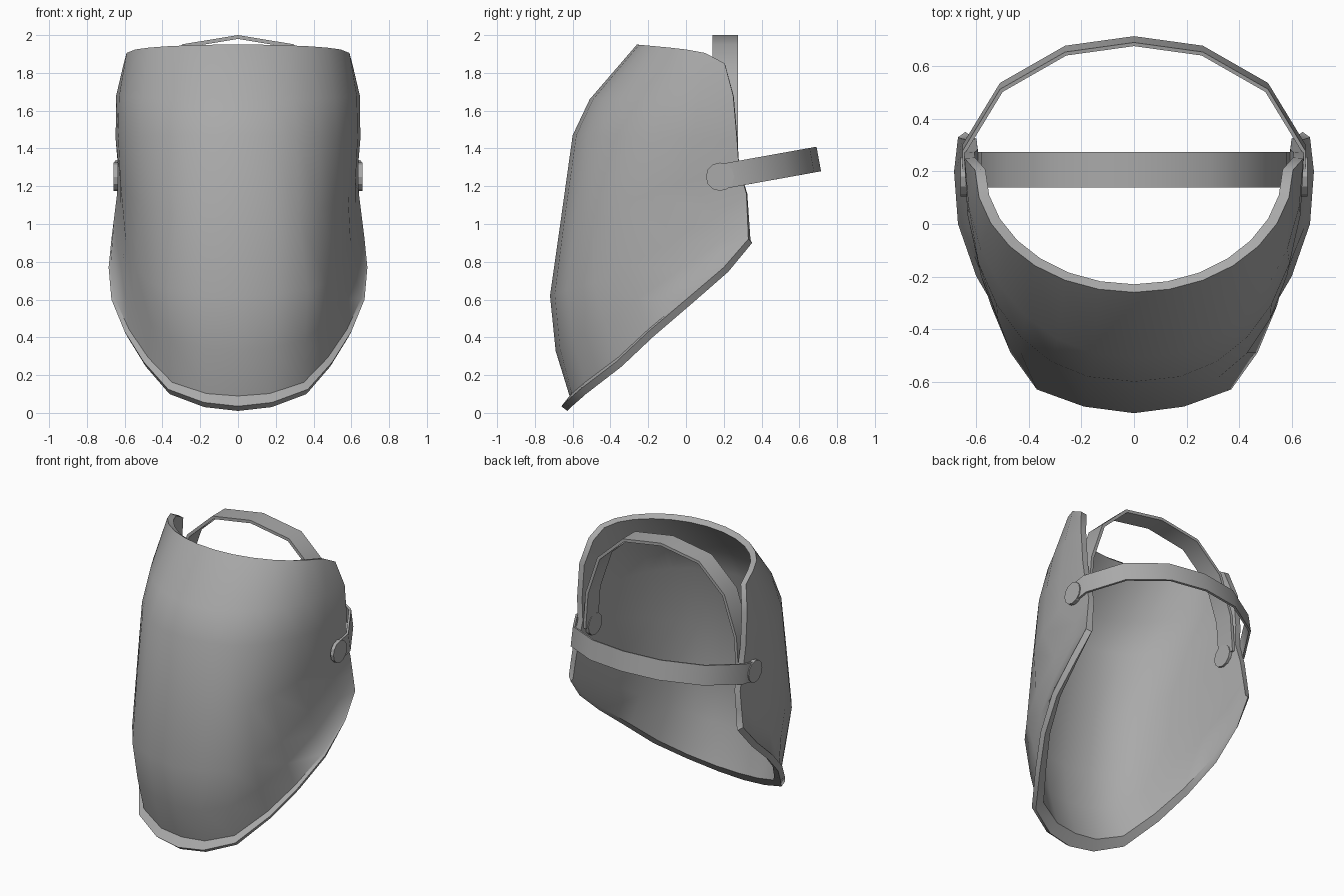
import bpy, bmesh
from math import sin, cos, radians, pi
from mathutils import Vector, Matrix

cube = bpy.data.objects.get("Cube")
if cube:
    bpy.data.objects.remove(cube, do_unlink=True)

grey = bpy.data.materials.new("plain_grey")
grey.use_nodes = True
GREY = (0.4, 0.4, 0.4, 1)
grey.diffuse_color = GREY
grey.node_tree.nodes["Principled BSDF"].inputs["Base Color"].default_value = GREY

N = 7  # columns per half


def make_object(name, bm):
    mesh = bpy.data.meshes.new(name)
    bm.to_mesh(mesh)
    bm.free()
    mesh.materials.append(grey)
    obj = bpy.data.objects.new(name, mesh)
    bpy.context.collection.objects.link(obj)
    return obj


def sheet(rows):
    """Skin a list of equally long point rows with quads."""
    bm = bmesh.new()
    grid = [[bm.verts.new(p) for p in row] for row in rows]
    for a, b in zip(grid, grid[1:]):
        for i in range(len(a) - 1):
            bm.faces.new((a[i], b[i], b[i + 1], a[i + 1]))
    return bm


def mirrored(half):
    return [Vector((-p.x, p.y, p.z)) for p in half[:0:-1]] + half


def thicken_and_smooth(obj, amount, offset):
    """Give a sheet real thickness, then smooth it with crisp rims."""
    mod = obj.modifiers.new("thickness", "SOLIDIFY")
    mod.thickness, mod.offset = amount, offset
    mod.use_even_offset = True
    bpy.ops.object.select_all(action="DESELECT")
    bpy.context.view_layer.objects.active = obj
    obj.select_set(True)
    bpy.ops.object.modifier_apply(modifier=mod.name)
    bpy.ops.object.shade_smooth_by_angle(angle=radians(50))


def arc_row(yc, zc, xe, ye, ze, power=1):
    """Quarter-superellipse row from the centre line to the side edge."""
    half = []
    for i in range(N + 1):
        a = radians(90 * i / N)
        t = 1 - max(cos(a), 0) ** power
        half.append(Vector((xe * sin(a) ** power, yc + (ye - yc) * t, zc + (ze - zc) * t)))
    return half


def mix(a, b, t):
    return [p.lerp(q, t) for p, q in zip(a, b)]


# mask shell: crown, brow and cheek rows, then the flared bottom edge
crown = arc_row(-0.26, 1.95, 0.605, 0.205, 1.95)
for i, p in enumerate(crown):
    u = i / N
    p.z -= 0.05 * u ** 2 + 0.05 * u ** 12
upper = [crown,
         arc_row(-0.51, 1.66, 0.645, 0.25, 1.68, 0.95),
         arc_row(-0.6, 1.47, 0.648, 0.27, 1.45, 0.87),
         arc_row(-0.663, 1.02, 0.635, 0.28, 1.3, 0.82)]
cheek = [Vector(p) for p in (
    (0, -0.72, 0.62), (0.19, -0.695, 0.63), (0.37, -0.63, 0.65), (0.47, -0.49, 0.69),
    (0.545, -0.31, 0.78), (0.595, -0.07, 0.91), (0.62, 0.17, 1.05), (0.64, 0.32, 1.16))]
hem = [Vector(p) for p in (
    (0, -0.66, 0.035), (0.18, -0.64, 0.055), (0.37, -0.56, 0.125), (0.5, -0.37, 0.27),
    (0.6, -0.2, 0.43), (0.67, 0, 0.6), (0.685, 0.2, 0.77), (0.67, 0.33, 0.92))]
jaw = mix(cheek, hem, 0.5)
for i, p in enumerate(jaw):
    p.x -= 0.02 * sin(pi * i / N)
# the lip folds in towards the middle of the opening, most at the chin
opening = Vector((0, -0.1, 0.55))
fold = [p.lerp(opening, 0.08 * (1 - i / N)) for i, p in enumerate(mix(jaw, hem, 0.95))]
shell = make_object("mask_shell", sheet([mirrored(r) for r in upper + [cheek, jaw, fold, hem]]))
thicken_and_smooth(shell, 0.04, -1)


# head straps: faceted bands swept across their width
def strap(name, half, across, thickness):
    path = mirrored([Vector(p) for p in half])
    w = Vector(across)
    obj = make_object(name, sheet([[p + w for p in path], [p - w for p in path]]))
    thicken_and_smooth(obj, thickness, 0)


strap("top_strap", [(0, 0.207, 1.99), (0.29, 0.207, 1.942), (0.48, 0.207, 1.765),
                    (0.57, 0.207, 1.5), (0.588, 0.207, 1.25)], (0, 0.068, 0), 0.02)


def tilted(x, y):
    return (x, y, 1.25 + 0.18 * (y - 0.18))


strap("rear_strap", [tilted(0, 0.696), tilted(0.26, 0.66), tilted(0.505, 0.52),
                     tilted(0.645, 0.29), tilted(0.647, 0.19)], (0, -0.012, 0.065), 0.014)

# pivot discs outside and inside the shell
for side, label in ((1, "left"), (-1, "right")):
    for place, x, depth in (("outer", 0.648, 0.024), ("inner", 0.586, 0.03)):
        bm = bmesh.new()
        bmesh.ops.create_cone(bm, cap_ends=True, segments=12, radius1=0.075, radius2=0.075,
                              depth=depth, matrix=Matrix.Translation((side * x, 0.18, 1.25))
                              @ Matrix.Rotation(radians(90), 4, "Y"))
        make_object(f"{label}_{place}_pivot", bm)
